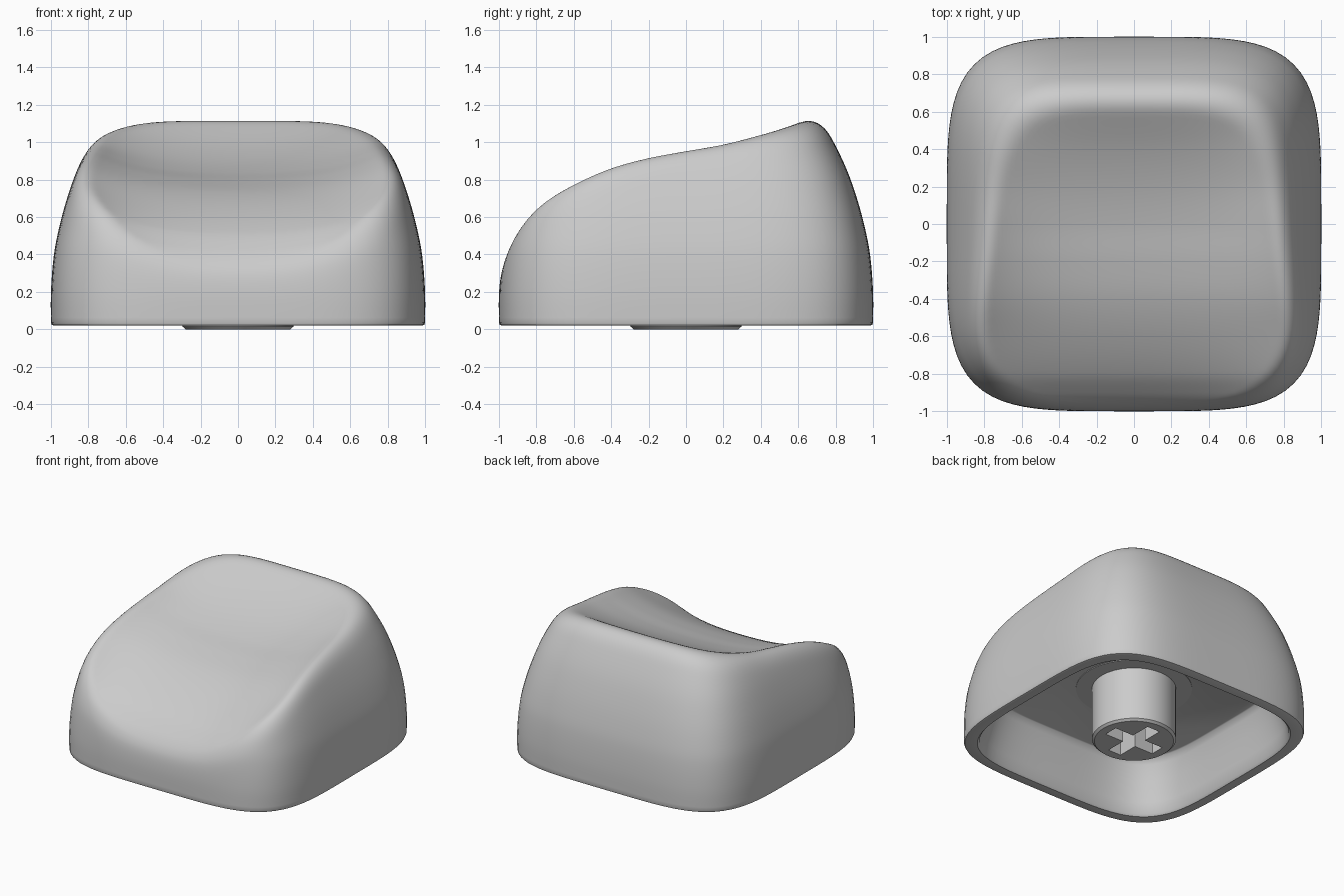
import bpy, bmesh, math

if "Cube" in bpy.data.objects:
    bpy.data.objects.remove(bpy.data.objects["Cube"])

N = 128  # points around the cap


def curve(pts):
    """Smooth interpolation through (t, value) points."""
    def slope(i):
        a, b = pts[max(i - 1, 0)], pts[min(i + 1, len(pts) - 1)]
        return (b[1] - a[1]) / (b[0] - a[0])

    def f(t):
        t = min(max(t, pts[0][0]), pts[-1][0])
        i = max(j for j in range(len(pts) - 1) if pts[j][0] <= t)
        (t0, v0), (t1, v1) = pts[i], pts[i + 1]
        h = t1 - t0
        u = (t - t0) / h
        return ((2*u**3 - 3*u*u + 1) * v0 + (u**3 - 2*u*u + u) * h * slope(i)
                + (3*u*u - 2*u**3) * v1 + (u**3 - u*u) * h * slope(i + 1))
    return f


# wall half-width by height, dish centre line and dish depth by y
wall = curve([(0, 1), (.2, 1), (.4, .984), (.55, .955), (.7, .914), (.85, .861),
              (1, .79), (1.1, .73), (1.2, .655), (1.3, .57)])
centre = curve([(-1, .285), (-.95, .37), (-.9, .43), (-.8, .52), (-.6, .64), (-.4, .73),
                (-.2, .79), (0, .838), (.2, .903), (.4, .99), (.6, 1.10), (.75, 1.185), (1, 1.32)])
depth = curve([(-1, .19), (-.8, .14), (-.6, .115), (-.4, .115), (-.2, .12), (0, .12),
               (.2, .10), (.4, .075), (.6, .03), (.8, 0), (1, 0)])


def dish(x, y):
    u = (x / .75) ** 2
    return centre(y) + depth(y) * (u + u * u) / 2


def smooth_min(a, b, k=.18):
    h = max(k - abs(a - b), 0)
    return min(a, b) - h * h / (4 * k)


def outline(n=4.35):
    out = []
    for i in range(N):
        a = 2 * math.pi * i / N
        c, s = math.cos(a), math.sin(a)
        r = (abs(c) ** n + abs(s) ** n) ** (-1 / n)
        out.append((r * c, r * s))
    return out


def smooth(ob, angle):
    bpy.ops.object.select_all(action='DESELECT')
    ob.select_set(True)
    bpy.context.view_layer.objects.active = ob
    bpy.ops.object.shade_smooth_by_angle(angle=math.radians(angle))


def finish(bm, name):
    bmesh.ops.recalc_face_normals(bm, faces=bm.faces)
    me = bpy.data.meshes.new(name)
    bm.to_mesh(me)
    bm.free()
    ob = bpy.data.objects.new(name, me)
    bpy.context.collection.objects.link(ob)
    return ob


def loft(bm, rings):
    """Skin closed rings, capping both ends."""
    vs = [[bm.verts.new(p) for p in r] for r in rings]
    for a, b in zip(vs, vs[1:]):
        m = len(a)
        for i in range(m):
            j = (i + 1) % m
            bm.faces.new((a[i], a[j], b[j], b[i]))
    bm.faces.new(vs[0])
    bm.faces.new(vs[-1])


# hollow cap: ceiling, inner wall, rim, outer wall, dished top
shape = outline()
rings = [[(x * s, y * s, z) for x, y in shape] for s, z in
         [(.80, .43), (.81, .425), (.83, .38), (.86, .26), (.895, .12),
          (.91, .035), (.922, .02), (.985, .02), (.996, .024)]]
levels = [(wall(z), z) for z in [.035 + .0275 * i for i in range(47)]]
last = levels[-1][0]
levels += [(last * (1 - i / 24), 9) for i in range(1, 24)] + [(.004, 9)]
for s, zw in levels:
    rings.append([(x * s, y * s, smooth_min(dish(x * s, y * s), zw)) for x, y in shape])
bm = bmesh.new()
loft(bm, rings)
smooth(finish(bm, "keycap_shell"), 40)


# round stem with a flange against the ceiling
def circle(r, z, m=64):
    return [(r * math.cos(2 * math.pi * i / m), r * math.sin(2 * math.pi * i / m), z)
            for i in range(m)]


bm = bmesh.new()
loft(bm, [circle(r, z) for r, z in
          [(.28, 0), (.297, .015), (.297, .425), (.41, .425), (.41, .46)]])
stem = finish(bm, "stem")

# cross-shaped socket cut up into the stem
L, W = .215, .055
quarter = [(L, -W), (L, W), (W, W)]
cross = list(quarter)
for _ in range(3):
    quarter = [(-y, x) for x, y in quarter]
    cross += quarter
bm = bmesh.new()
loft(bm, [[(x, y, z) for x, y in cross] for z in (-.1, .38)])
cutter = finish(bm, "socket_cutter")
mod = stem.modifiers.new("socket", 'BOOLEAN')
mod.operation = 'DIFFERENCE'
mod.solver = 'EXACT'
mod.object = cutter
bpy.context.view_layer.objects.active = stem
bpy.ops.object.modifier_apply(modifier="socket")
bpy.data.objects.remove(cutter)
smooth(stem, 30)
